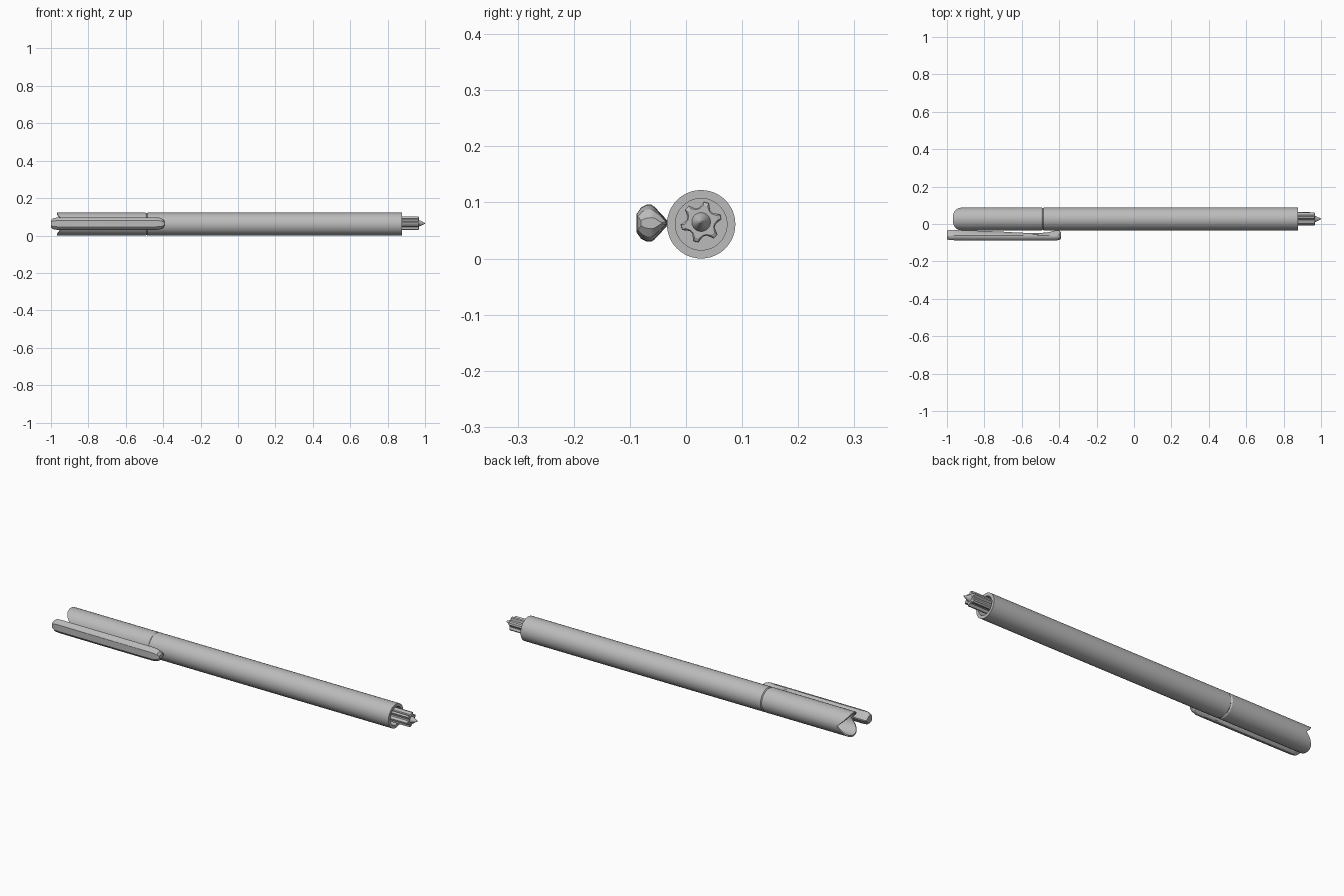
import bpy, bmesh, math

if "Cube" in bpy.data.objects:
    bpy.data.objects.remove(bpy.data.objects["Cube"])

CY, CZ, R, N = 0.027, 0.061, 0.061, 48
grey = bpy.data.materials.new("grey")
grey.diffuse_color = (0.5, 0.5, 0.5, 1)
grey.use_nodes = True
grey.node_tree.nodes["Principled BSDF"].inputs["Base Color"].default_value = grey.diffuse_color


def loft(name, rings, cap_start=True, cap_end=True, smooth=True):
    """Skin a list of equal-length point rings into one object."""
    bm = bmesh.new()
    vs = [[bm.verts.new(p) for p in ring] for ring in rings]
    n = len(rings[0])
    for a, b in zip(vs, vs[1:]):
        for i in range(n):
            j = (i + 1) % n
            bm.faces.new((a[i], a[j], b[j], b[i]))
    if cap_start:
        bm.faces.new(vs[0])
    if cap_end:
        bm.faces.new(vs[-1])
    bmesh.ops.recalc_face_normals(bm, faces=bm.faces)
    me = bpy.data.meshes.new(name)
    bm.to_mesh(me)
    bm.free()
    me.materials.append(grey)
    ob = bpy.data.objects.new(name, me)
    bpy.context.collection.objects.link(ob)
    if smooth:
        bpy.ops.object.select_all(action='DESELECT')
        ob.select_set(True)
        bpy.context.view_layer.objects.active = ob
        bpy.ops.object.shade_smooth_by_angle(angle=math.radians(30))
    return ob


def circle(x, r, end_curve=0.0):
    """Ring round the pen axis; end_curve pulls its front and back inward."""
    pts = []
    for i in range(N):
        t = 2 * math.pi * i / N
        c = math.cos(t)
        pull = end_curve * (1 - math.sqrt(max(0, 1 - abs(c) ** 3)))
        pts.append((x + pull, CY + r * c, CZ + r * math.sin(t)))
    return pts


# Barrel with an open bore at the writing end
loft("barrel", [circle(-0.488, R - 0.004), circle(-0.484, R), circle(0.878, R),
                circle(0.878, 0.046), circle(0.78, 0.046)])

# Hollow rear sleeve whose open end is rounded when seen from above
loft("rear_sleeve", [circle(-0.488, R - 0.004), circle(-0.494, R),
                     circle(-0.968, R, 0.05), circle(-0.968, R - 0.007, 0.05),
                     circle(-0.56, R - 0.007)])


# Ribbed writing core
def gear(x, r_out, r_in, ribs=6):
    pts = []
    for i in range(ribs * 4):
        t = 2 * math.pi * (i + 0.5) / (ribs * 4)
        r = r_out if i % 4 < 2 else r_in
        pts.append((x, CY + r * math.cos(t), CZ + 0.004 + r * math.sin(t)))
    return pts


loft("ribbed_core", [gear(0.78, 0.037, 0.026), gear(0.965, 0.036, 0.026),
                     gear(0.968, 0.030, 0.024)], smooth=False)
loft("writing_tip", [gear(0.96, 0.02, 0.02), gear(0.975, 0.014, 0.014),
                     gear(1.0, 0.002, 0.002)], smooth=False)


# Clip: rounded front, sloping back that rises to a ridge
def clip_section(x, w, front, back):
    mid = -0.056 if back > -0.056 else back - 0.002
    prof = [(front, 0.5), (front + 0.008, 0.85), (front + 0.018, 1.0),
            (mid - 0.006, 1.0), (mid, 0.88), (back, 0.1)]
    half = [(x, y, 0.063 + w * s) for y, s in prof]
    return half + [(x, y, 0.063 - w * s) for y, s in reversed(prof)]


stations = [(-1.0, 0.020, -0.082, -0.034), (-0.985, 0.031, -0.086, -0.032),
            (-0.96, 0.033, -0.087, -0.032), (-0.72, 0.033, -0.088, -0.040),
            (-0.62, 0.033, -0.088, -0.046), (-0.52, 0.033, -0.088, -0.049),
            (-0.46, 0.033, -0.088, -0.045), (-0.42, 0.032, -0.088, -0.035),
            (-0.40, 0.024, -0.086, -0.036), (-0.39, 0.010, -0.080, -0.044)]
loft("clip", [clip_section(*s) for s in stations])
